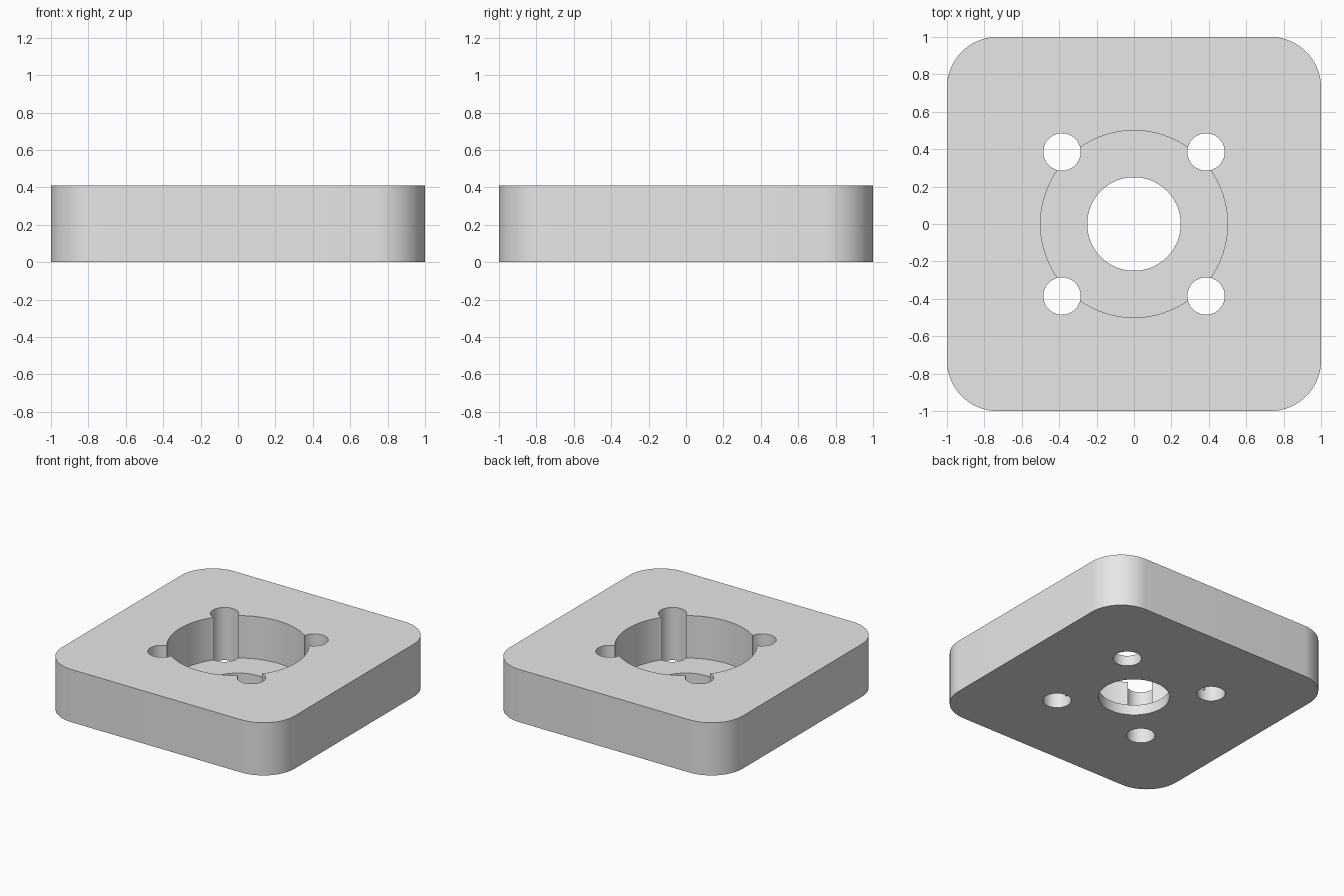
import bpy
import bmesh
from math import cos, sin, pi

cube = bpy.data.objects.get("Cube")
if cube:
    bpy.data.objects.remove(cube, do_unlink=True)

HEIGHT = 0.41
FLOOR = 0.08
CORNER = 0.27
BOLT = 0.385

grey = bpy.data.materials.new("light_grey")
grey.use_nodes = True
grey.diffuse_color = (0.8, 0.8, 0.8, 1)
grey.node_tree.nodes["Principled BSDF"].inputs["Base Color"].default_value = (0.8, 0.8, 0.8, 1)


def prism(name, outline, low, high):
    """Extrude a flat outline upward into a solid."""
    bm = bmesh.new()
    base = bm.faces.new([bm.verts.new((x, y, low)) for x, y in outline])
    top = bmesh.ops.extrude_face_region(bm, geom=[base])["geom"]
    moved = [v for v in top if isinstance(v, bmesh.types.BMVert)]
    bmesh.ops.translate(bm, verts=moved, vec=(0, 0, high - low))
    bmesh.ops.recalc_face_normals(bm, faces=bm.faces)
    mesh = bpy.data.meshes.new(name)
    bm.to_mesh(mesh)
    bm.free()
    mesh.materials.append(grey)
    obj = bpy.data.objects.new(name, mesh)
    bpy.context.collection.objects.link(obj)
    return obj


def arc(cx, cy, radius, start, sweep, steps):
    return [(cx + radius * cos(start + sweep * i / steps),
             cy + radius * sin(start + sweep * i / steps)) for i in range(steps + 1)]


def circle(cx, cy, radius, steps=64):
    return arc(cx, cy, radius, 0, 2 * pi, steps)[:-1]


# Square plate with rounded corners
inner = 1 - CORNER
outline = []
for i, (sx, sy) in enumerate([(1, 1), (-1, 1), (-1, -1), (1, -1)]):
    outline += arc(sx * inner, sy * inner, CORNER, i * pi / 2, pi / 2, 20)
plate = prism("mounting_plate", outline, 0, HEIGHT)

# Wide recess, central bore and four bolt holes
cutters = [prism("recess_cutter", circle(0, 0, 0.5, 96), FLOOR, 1),
           prism("bore_cutter", circle(0, 0, 0.25), -1, 1)]
for sx in (-1, 1):
    for sy in (-1, 1):
        cutters.append(prism("bolt_hole_cutter", circle(sx * BOLT, sy * BOLT, 0.1, 48), -1, 1))

bpy.ops.object.select_all(action="DESELECT")
plate.select_set(True)
bpy.context.view_layer.objects.active = plate
for cutter in cutters:
    cutter.hide_render = True
    cut = plate.modifiers.new("cut", "BOOLEAN")
    cut.operation = "DIFFERENCE"
    cut.solver = "EXACT"
    cut.object = cutter
    bpy.ops.object.modifier_apply(modifier=cut.name)
    bpy.data.objects.remove(cutter, do_unlink=True)

# Smooth round walls, crisp rims
bpy.ops.object.shade_smooth_by_angle(angle=pi / 6)
